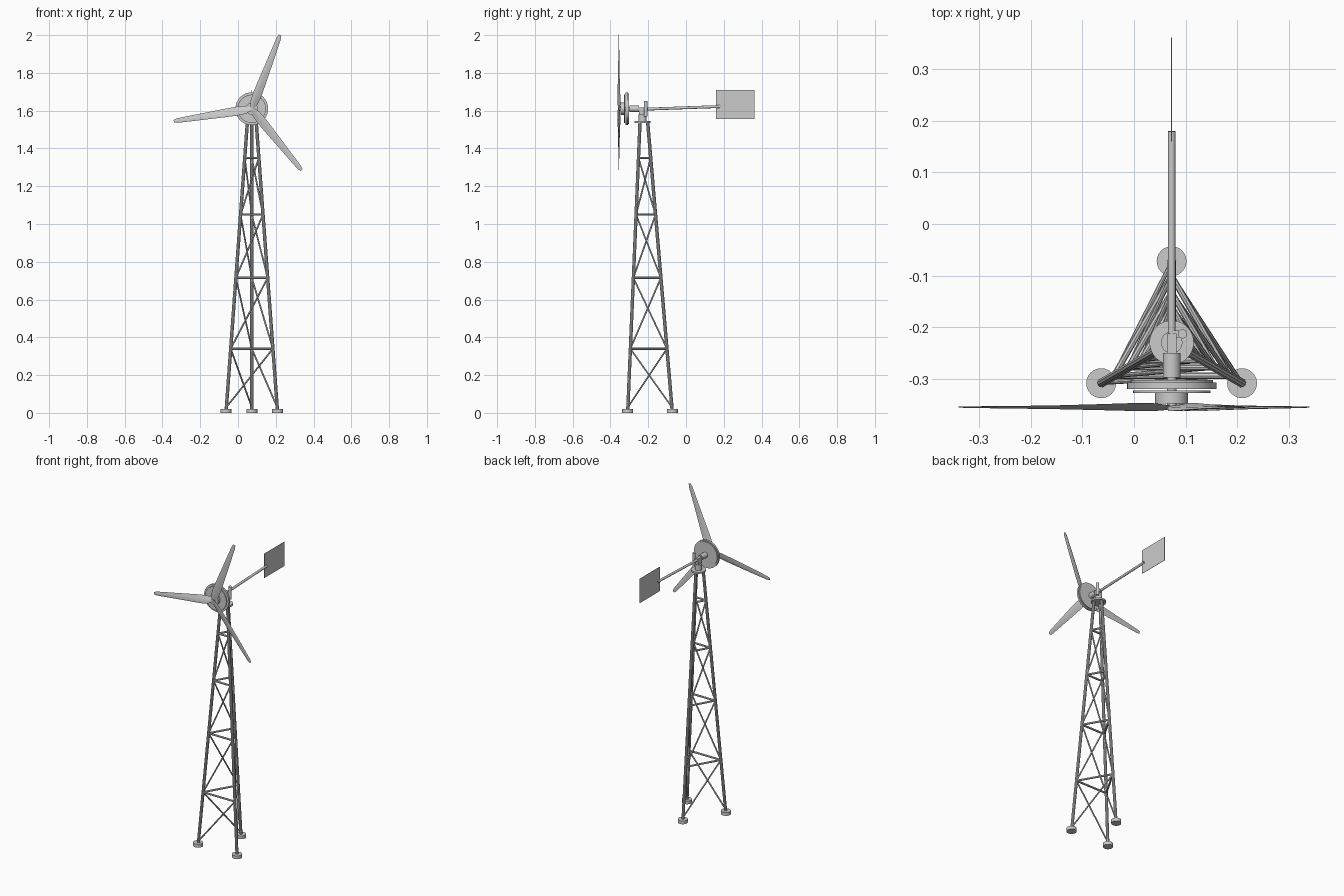
import bpy, bmesh
from math import sin, cos, radians, pi
from mathutils import Vector

if "Cube" in bpy.data.objects:
    bpy.data.objects.remove(bpy.data.objects["Cube"])

CX, CY = 0.073, -0.23      # tower axis
HUB_Z = 1.61


def finish(name, bm, smooth=True):
    bmesh.ops.recalc_face_normals(bm, faces=bm.faces)
    me = bpy.data.meshes.new(name)
    bm.to_mesh(me)
    bm.free()
    ob = bpy.data.objects.new(name, me)
    bpy.context.collection.objects.link(ob)
    if smooth:
        bpy.ops.object.select_all(action='DESELECT')
        ob.select_set(True)
        bpy.context.view_layer.objects.active = ob
        bpy.ops.object.shade_smooth_by_angle(angle=radians(35))
    return ob


def rod(name, a, b, r, sides=12, smooth=True):
    a, b = Vector(a), Vector(b)
    bm = bmesh.new()
    bmesh.ops.create_cone(bm, cap_ends=True, segments=sides, radius1=r, radius2=r, depth=(b - a).length)
    rot = (b - a).to_track_quat('Z', 'Y').to_matrix().to_4x4()
    bmesh.ops.transform(bm, matrix=rot, verts=bm.verts)
    bmesh.ops.translate(bm, vec=(a + b) / 2, verts=bm.verts)
    return finish(name, bm, smooth)


def box(name, lo, hi):
    lo, hi = Vector(lo), Vector(hi)
    bm = bmesh.new()
    bmesh.ops.create_cube(bm, size=1)
    bmesh.ops.scale(bm, vec=hi - lo, verts=bm.verts)
    bmesh.ops.translate(bm, vec=(lo + hi) / 2, verts=bm.verts)
    return finish(name, bm, False)


def axial(name, y0, y1, r, sides=32):
    return rod(name, (CX, y0, HUB_Z), (CX, y1, HUB_Z), r, sides)


# Tapering three-legged tower
Z0, Z1, R0, R1 = 0.01, 1.54, 0.157, 0.027


def leg_point(i, z):
    r = R0 + (R1 - R0) * (z - Z0) / (Z1 - Z0)
    a = radians(90 + 120 * i)          # back, left, right
    return Vector((CX + r * cos(a), CY + r * sin(a), z))


levels = [0.03, 0.34, 0.715, 1.05, 1.35]
for i, side in enumerate(("back", "left", "right")):
    rod(side + "_leg", leg_point(i, Z0), leg_point(i, Z1), 0.009, 10)
    p = leg_point(i, 0)
    rod(side + "_foot", p, p + Vector((0, 0, 0.021)), 0.029, 24)
    for k, z in enumerate(levels[1:]):
        rod(f"{side}_girt_{k}", leg_point(i, z), leg_point(i + 1, z), 0.006, 8)
        # one diagonal per face, winding round the tower
        rod(f"{side}_brace_{k}", leg_point(i, levels[k]), leg_point(i + 1, z), 0.0045, 8)

# Yaw head on top of the tower
rod("top_plate", (CX, CY, 1.535), (CX, CY, 1.545), 0.043, 32)
rod("yaw_bearing", (CX, CY, 1.545), (CX, CY, 1.58), 0.021, 24)
box("yaw_block", (CX - 0.009, -0.25, 1.575), (CX + 0.009, -0.212, 1.618))
rod("tail_hinge_pin", (CX + 0.021, -0.213, 1.57), (CX + 0.021, -0.213, 1.65), 0.009, 16)
box("hinge_bracket", (CX, -0.22, 1.595), (CX + 0.018, -0.207, 1.615))

# Generator and hub along the rotor axis
axial("generator_body", -0.25, -0.298, 0.017)
axial("rotor_shaft", -0.25, -0.36, 0.009, 16)
axial("rear_rotor_disc", -0.303, -0.310, 0.080)
axial("stator_ring", -0.308, -0.320, 0.087)
axial("front_rotor_disc", -0.323, -0.328, 0.075)
axial("hub", -0.326, -0.348, 0.032)

# Twisted, tapering blades: radius, chord, pitch, thickness
STATIONS = [(0.0, 0.018, 20, .007), (0.035, 0.045, 20, .007), (0.08, 0.050, 17, .007),
            (0.15, 0.045, 13, .006), (0.23, 0.038, 9, .005), (0.32, 0.031, 6, .004),
            (0.40, 0.024, 4, .003), (0.418, 0.014, 3, .002)]
PROFILE = [(-0.5, 0), (-0.1, 0.35), (0.3, 0.5), (0.5, 0), (0.3, -0.5), (-0.1, -0.35)]
for n, ang in enumerate((69, 189, 309)):
    a = radians(ang)
    u, t, y = Vector((cos(a), 0, sin(a))), Vector((-sin(a), 0, cos(a))), Vector((0, 1, 0))
    base = Vector((CX, -0.355, HUB_Z))
    bm = bmesh.new()
    rings = []
    for r, c, pitch, th in STATIONS:
        b = radians(pitch)
        chord, normal = t * cos(b) - y * sin(b), y * cos(b) + t * sin(b)
        rings.append([bm.verts.new(base + u * r + chord * (p * c) + normal * (q * th)) for p, q in PROFILE])
    m = len(PROFILE)
    for ra, rb in zip(rings, rings[1:]):
        for j in range(m):
            bm.faces.new((ra[j], ra[(j + 1) % m], rb[(j + 1) % m], rb[j]))
    bm.faces.new(rings[0])
    bm.faces.new(rings[-1])
    finish(f"blade_{n + 1}", bm)

# Tail boom and thin vane
rod("tail_boom", (CX, -0.215, 1.608), (CX, 0.18, 1.622), 0.0075, 16)
box("tail_vane", (CX - 0.001, 0.16, 1.555), (CX + 0.001, 0.362, 1.709))
